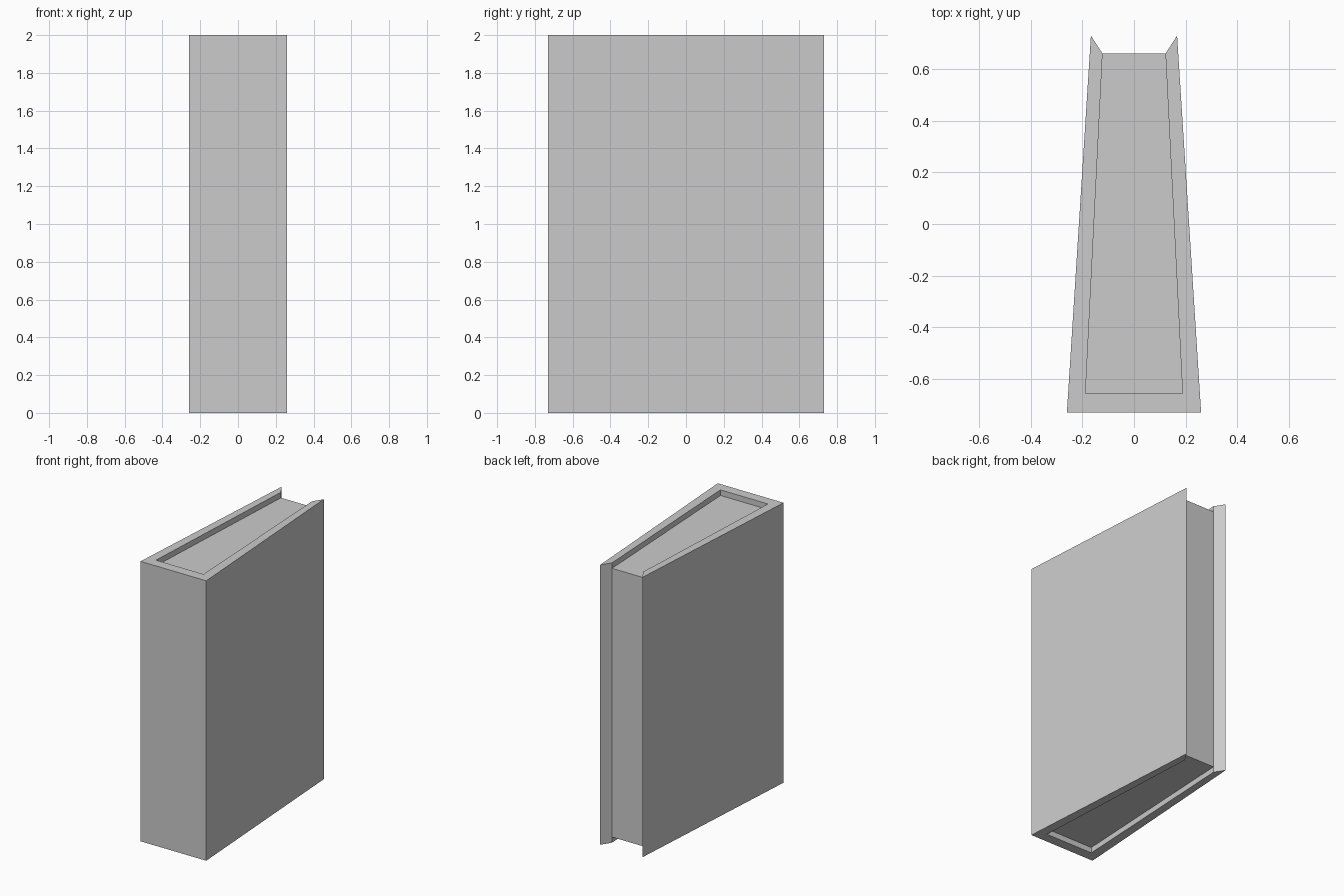
import bpy
import bmesh

cube = bpy.data.objects.get("Cube")
if cube:
    bpy.data.objects.remove(cube, do_unlink=True)

grey = bpy.data.materials.new("light_grey")
grey.use_nodes = True
colour = (0.6, 0.6, 0.6, 1)
grey.diffuse_color = colour
grey.node_tree.nodes["Principled BSDF"].inputs["Base Color"].default_value = colour


def prism(name, outline, bottom, top):
    """Extrude a plan outline upwards into a flat-shaded solid."""
    bm = bmesh.new()
    base = bm.faces.new([bm.verts.new((x, y, bottom)) for x, y in outline])
    grown = bmesh.ops.extrude_face_region(bm, geom=[base])["geom"]
    raised = [v for v in grown if isinstance(v, bmesh.types.BMVert)]
    bmesh.ops.translate(bm, verts=raised, vec=(0, 0, top - bottom))
    bmesh.ops.recalc_face_normals(bm, faces=bm.faces)
    mesh = bpy.data.meshes.new(name)
    bm.to_mesh(mesh)
    bm.free()
    mesh.materials.append(grey)
    obj = bpy.data.objects.new(name, mesh)
    bpy.context.collection.objects.link(obj)
    return obj


def mirrored(half):
    """Complete an outline from its +x half."""
    return half + [(-x, y) for x, y in reversed(half)]


# Wrap-around cover: spine at the front, bevelled board ends at the back
outer = [(0.26, -0.73), (0.167, 0.73)]
inner = [(0.122, 0.66), (0.188, -0.657)]
prism("cover", mirrored(outer + inner), 0, 2)

# Page block, set back from the top and bottom of the cover
prism("page_block", mirrored(inner), 0.04, 1.96)
